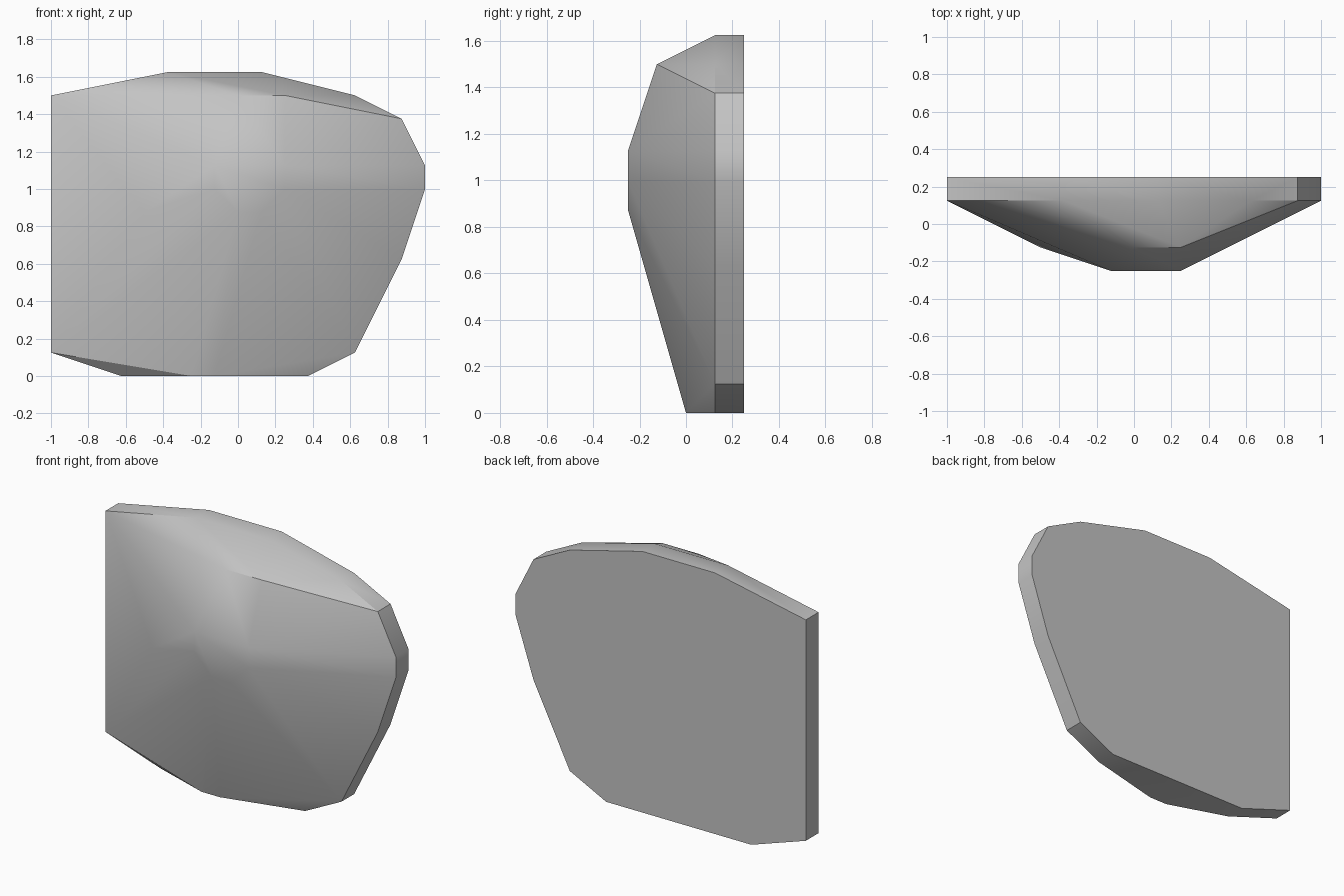
import bpy, bmesh, math

cube = bpy.data.objects.get("Cube")
if cube:
    bpy.data.objects.remove(cube, do_unlink=True)

# Flat grey stone colour
stone = bpy.data.materials.new("stone grey")
stone.use_nodes = True
grey = (0.55, 0.55, 0.55, 1)
stone.diffuse_color = grey
stone.node_tree.nodes["Principled BSDF"].inputs["Base Color"].default_value = grey

# Outline of the flat back slab (x, z), in eighths of a unit
outline = [(-8, 1), (-8, 12), (-3, 13), (1, 13), (5, 12), (7, 11),
           (8, 9), (8, 8), (7, 5), (5, 1), (3, 0), (-5, 0)]
# Corners of the bulging front (x, y, z), in eighths of a unit
bulge = [(0, -1, 12), (2, -1, 12), (-1, -2, 9), (2, -2, 9), (-1, -2, 8),
         (2, -2, 8), (0, -2, 7), (1, -2, 7), (-4, -1, 7), (-2, 0, 0), (-1, 0, 0)]
points = [(x, y, z) for x, z in outline for y in (1, 2)] + bulge

# Faceted boulder wrapped around the slab and the bulge
bm = bmesh.new()
verts = [bm.verts.new([c / 8 for c in p]) for p in points]
bmesh.ops.convex_hull(bm, input=verts)
loose = [v for v in bm.verts if not v.link_faces]
bmesh.ops.delete(bm, geom=loose, context="VERTS")
bmesh.ops.dissolve_limit(bm, angle_limit=math.radians(0.5),
                         verts=bm.verts[:], edges=bm.edges[:])
bmesh.ops.recalc_face_normals(bm, faces=bm.faces[:])
mesh = bpy.data.meshes.new("boulder")
bm.to_mesh(mesh)
bm.free()
mesh.materials.append(stone)
boulder = bpy.data.objects.new("boulder", mesh)
bpy.context.collection.objects.link(boulder)

# Soft facets on the front, crisp rim
bpy.context.view_layer.objects.active = boulder
boulder.select_set(True)
bpy.ops.object.shade_smooth_by_angle(angle=math.radians(30))
